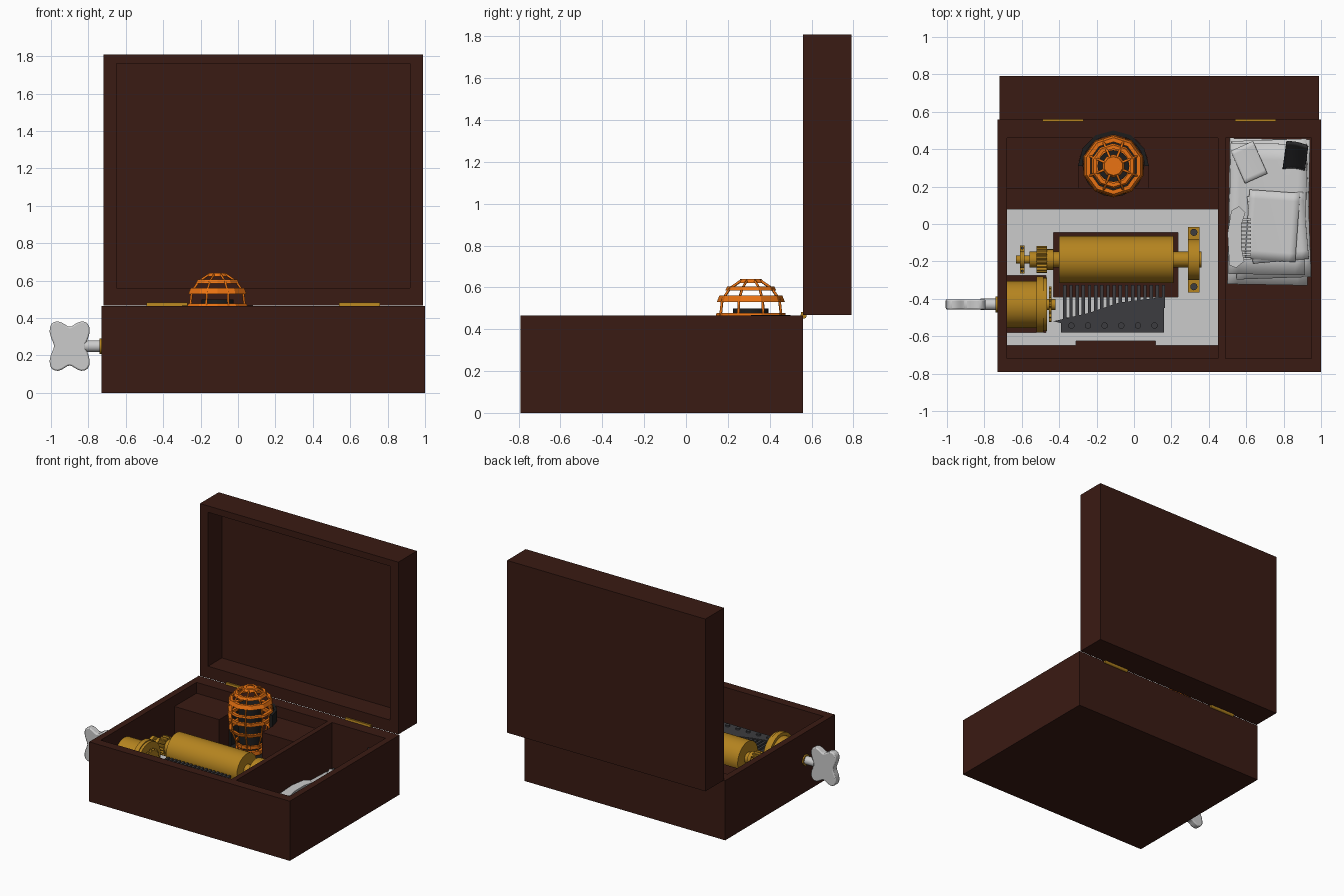
import bpy, bmesh, math
from mathutils import Matrix, Vector

if "Cube" in bpy.data.objects:
    bpy.data.objects.remove(bpy.data.objects["Cube"])
pi = math.pi

def mat(name, c):
    m = bpy.data.materials.new(name)
    m.diffuse_color = (*c, 1)
    m.use_nodes = True
    m.node_tree.nodes["Principled BSDF"].inputs["Base Color"].default_value = m.diffuse_color
    return m

WOOD = mat("dark_wood", (.042, .0105, .0065))
GOLD = mat("brass", (.46, .23, .014))
COPPER = mat("copper", (.82, .17, .006))
STEEL = mat("dark_steel", (.045, .045, .05))
BLACK = mat("black_lining", (.012, .012, .012))

def finish(name, bm, m=None):
    bmesh.ops.recalc_face_normals(bm, faces=bm.faces)
    me = bpy.data.meshes.new(name)
    bm.to_mesh(me)
    bm.free()
    ob = bpy.data.objects.new(name, me)
    bpy.context.collection.objects.link(ob)
    if m:
        me.materials.append(m)
    return ob

# Extrude a 2D outline along an axis: x -> (y,z), y -> (x,z), z -> (x,y)
def prism(name, pts, axis, a, b, m=None):
    put = {'x': lambda p, h: (h, *p), 'y': lambda p, h: (p[0], h, p[1]), 'z': lambda p, h: (*p, h)}[axis]
    bm = bmesh.new()
    lo = [bm.verts.new(put(p, a)) for p in pts]
    hi = [bm.verts.new(put(p, b)) for p in pts]
    bm.faces.new(lo)
    bm.faces.new(hi)
    for i in range(len(pts)):
        j = (i + 1) % len(pts)
        bm.faces.new((lo[i], lo[j], hi[j], hi[i]))
    return finish(name, bm, m)

def box(name, x0, x1, y0, y1, z0, z1, m=None):
    return prism(name, [(x0, y0), (x1, y0), (x1, y1), (x0, y1)], 'z', z0, z1, m)

def circle(c, r, n=40, start=0, end=2 * pi):
    k = n if end - start > 6.28 else n + 1
    return [(c[0] + r * math.cos(start + (end - start) * i / n),
             c[1] + r * math.sin(start + (end - start) * i / n)) for i in range(k)]

def cyl(name, c, r, axis, a, b, m=None, n=40):
    return prism(name, circle(c, r, n), axis, a, b, m)

def gear(name, c, r, a, b, teeth):
    pts = []
    for i in range(teeth * 4):
        t = 2 * pi * i / (teeth * 4)
        q = r if i % 4 < 2 else r * .86
        pts.append((c[0] + q * math.cos(t), c[1] + q * math.sin(t)))
    return prism(name, pts, 'x', a, b, GOLD)

def cut(ob, *cutters):
    bpy.context.view_layer.objects.active = ob
    for c in cutters:
        c.hide_render = True
        md = ob.modifiers.new("cut", 'BOOLEAN')
        md.operation, md.solver, md.object = 'DIFFERENCE', 'EXACT', c
        bpy.ops.object.modifier_apply(modifier=md.name)
        bpy.data.objects.remove(c)

# Box with two compartments, and the open lid
case = box("case", -.73, 1, -.79, .56, 0, .465, WOOD)
cut(case, box("c1", -.68, .45, -.72, .46, .05, .6), box("c2", .49, .95, -.72, .46, .05, .6))
lid = box("lid", -.72, .99, .56, .79, .467, 1.81, WOOD)
cut(lid, box("c3", -.65, .92, .5, .73, .56, 1.76))
for i, x in enumerate((-.38, .65)):
    box(f"hinge_leaf_{i}", x - .11, x + .11, .549, .562, .46, .482, GOLD)
    cyl(f"hinge_pin_{i}", (.562, .465), .015, 'x', x - .11, x + .11, GOLD, 16)

# Rear block with a round niche for the lamp cage
CX, CY = -.11, .31
shelf = box("rear_block", -.68, .45, .19, .46, .05, .38, WOOD)
cut(shelf, cyl("c4", (CX, CY), .185, 'z', .1, .6), box("c5", CX - .185, CX + .185, .1, CY, .1, .6))
lining = circle((CX, CY), .19, 6, 0, pi) + circle((CX, CY), .166, 12, 0, pi)[::-1]
prism("niche_lining", lining, 'z', .1, .467, BLACK)
cyl("niche_floor", (CX, CY), .165, 'z', .1, .14, BLACK, 20)
cyl("cage_core", (CX, CY), .085, 'z', .14, .5, BLACK, 20)

# Copper lamp cage: faceted hoops joined by bent struts
def hoop(name, r, z, w, h, taper=0.0, n=10):
    bm = bmesh.new()
    prof = [(r - w, z), (r, z), (r - taper, z + h), (r - w - taper, z + h)]
    rows = []
    for i in range(n):
        t = 2 * pi * (i + .5) / n
        rows.append([bm.verts.new((CX + q * math.cos(t), CY + q * math.sin(t), zz)) for q, zz in prof])
    for i in range(n):
        a, b = rows[i], rows[(i + 1) % n]
        for k in range(4):
            bm.faces.new((a[k], b[k], b[(k + 1) % 4], a[(k + 1) % 4]))
    return finish(name, bm, COPPER)

for i, (r, z, w, h, t) in enumerate([(.11, .15, .04, .03, 0), (.112, .2, .015, .025, 0), (.15, .31, .02, .025, -.01),
        (.165, .4, .02, .025, 0), (.168, .465, .025, .013, .004), (.163, .53, .022, .03, .012),
        (.122, .585, .02, .02, .01), (.062, .622, .02, .018, .012)]):
    hoop(f"cage_hoop_{i}", r, z, w, h, t)
cyl("cage_cap", (CX, CY), .038, 'z', .622, .634, COPPER, 16)

def tube(name, pts, r, m):
    cu = bpy.data.curves.new(name, 'CURVE')
    cu.dimensions, cu.bevel_depth, cu.bevel_resolution, cu.use_fill_caps = '3D', r, 0, True
    s = cu.splines.new('POLY')
    s.points.add(len(pts) - 1)
    for q, p in zip(s.points, pts):
        q.co = (*p, 1)
    ob = bpy.data.objects.new(name, cu)
    bpy.context.collection.objects.link(ob)
    cu.materials.append(m)

side = [(.1, .16), (.105, .21), (.148, .32), (.157, .42), (.155, .48), (.148, .54), (.108, .595), (.05, .632), (.03, .63)]
for i in range(8):
    t = 2 * pi * (i + .5) / 8
    tube(f"cage_strut_{i}", [(CX + r * math.cos(t), CY + r * math.sin(t), z) for r, z in side], .007, COPPER)

# Bedplate with clearance openings
plate = box("bedplate", -.68, .45, -.65, .08, .12, .16)
cut(plate, box("c6", -.43, .235, -.39, -.045, 0, .3), box("c7", -.75, -.47, -.58, -.275, 0, .3),
    box("c8", -.31, .115, -.7, -.625, 0, .3))

# Pinned cylinder, its arbor, gear and brackets
AX = (-.19, .27)
cyl("music_cylinder", AX, .125, 'x', -.40, .21, GOLD, 64)
cyl("arbor", AX, .042, 'x', -.56, .36, GOLD, 24)
cyl("arbor_tip", AX, .022, 'x', -.63, -.56, GOLD, 16)
gear("cylinder_gear", AX, .072, -.52, -.465, 18)
cyl("gear_collar", AX, .055, 'x', -.465, -.43, GOLD, 24)

def bracket(name, x0, x1, half, r):
    arch = circle(AX, r, 20, 0, pi)
    prism(name, arch + [(AX[0] - r, .16), (AX[0] + r, .16)], 'x', x0, x1, GOLD)
    box(name + "_foot", x0, x1, AX[0] - half, AX[0] + half, .16, .19, GOLD)
    for k, s in enumerate((-1, 1)):
        cyl(f"{name}_screw_{k}", ((x0 + x1) / 2, AX[0] + s * half * .83), (x1 - x0) * .32, 'z', .19, .2, STEEL, 12)

bracket("right_bracket", .29, .35, .175, .11)
bracket("left_bracket", -.61, -.585, .075, .045)

# Spring barrel, pinion and winding key
KEY = (-.43, .25)
cyl("spring_barrel", KEY, .125, 'x', -.68, -.52, GOLD, 48)
cyl("barrel_flange", KEY, .15, 'x', -.52, -.485, GOLD, 48)
cyl("barrel_rim", KEY, .143, 'x', -.485, -.465, GOLD, 48)
gear("barrel_pinion", KEY, .095, -.455, -.44, 16)
cyl("barrel_arbor", KEY, .03, 'x', -.47, -.42, GOLD, 16)
cyl("key_collar", KEY, .042, 'x', -.74, -.67, GOLD, 24)
cyl("key_shaft", KEY, .031, 'x', -.82, -.70)
head = []
for i in range(48):
    t = 2 * pi * i / 48
    r = .107 + .026 * math.cos(4 * t - pi)
    head.append((-.9 + 1.03 * r * math.cos(t), .25 + 1.27 * r * math.sin(t)))
key = prism("key_head", head, 'y', -.457, -.403)
bv = key.modifiers.new("bevel", 'BEVEL')
bv.width, bv.segments = .008, 2

# Steel comb with tapering tooth lengths
prism("comb_plate", [(-.39, -.58), (.16, -.58), (.16, -.39), (-.08, -.42), (-.24, -.475), (-.43, -.52), (-.39, -.53)],
      'z', .245, .27, STEEL)
box("comb_base", -.38, .15, -.575, -.5, .16, .245, STEEL)
for i in range(17):
    x = -.37 + i * .033
    box(f"comb_tooth_{i}", x - .009, x + .009, -.53 if x < -.1 else -.45, -.325, .25, .265, STEEL)
for i in range(6):
    cyl(f"comb_screw_{i}", (-.335 + i * .089, -.543), .017, 'z', .27, .28, STEEL, 16)

# Keepsakes: loose curled papers, a leaning photo and a hair comb
def sheet(name, x, y, z, w, d, turn=0, tilt=0, curl=0, m=None):
    bm = bmesh.new()
    bmesh.ops.create_grid(bm, x_segments=8, y_segments=8, size=.5)
    for v in bm.verts:
        v.co.z = curl * (4 * v.co.x ** 2 + 2 * v.co.x * v.co.y)
        v.co.x *= w
        v.co.y *= d
    rot = Matrix.Rotation(math.radians(turn), 4, 'Z') @ Matrix.Rotation(math.radians(tilt), 4, 'X')
    bm.transform(Matrix.Translation((x, y, z)) @ rot)
    ob = finish(name, bm, m)
    ob.modifiers.new("thick", 'SOLIDIFY').thickness = .006

sheet("paper_bottom", .72, .065, .085, .43, .78, -1, 0, .025)
sheet("paper_middle", .735, .08, .1, .40, .74, 2, 0, .015)
sheet("paper_top", .715, .08, .112, .41, .70, -1, 0, .02)
sheet("letter_a", .77, -.02, .13, .30, .36, 5, 0, .006)
sheet("letter_b", .74, -.01, .138, .27, .37, -4, 0, .004)
sheet("small_note", .615, .33, .14, .13, .19, 24, 0, .004)
sheet("dark_photo", .865, .37, .25, .12, .26, -8, 58, .01, STEEL)
spine = [(.51, -.22), (.545, -.235), (.59, -.2), (.575, -.13), (.575, .0), (.595, .06), (.56, .095), (.52, .07), (.5, -.05)]
prism("hair_comb_spine", spine, 'z', .14, .175)
for i in range(11):
    y = -.19 + i * .021
    box(f"hair_comb_tooth_{i}", .565, .625, y, y + .01, .148, .165)

# Smooth the round parts, keep sharp edges
for ob in bpy.context.scene.objects:
    ob.select_set(ob.type == 'MESH')
    if ob.type == 'MESH':
        bpy.context.view_layer.objects.active = ob
bpy.ops.object.shade_smooth_by_angle()
